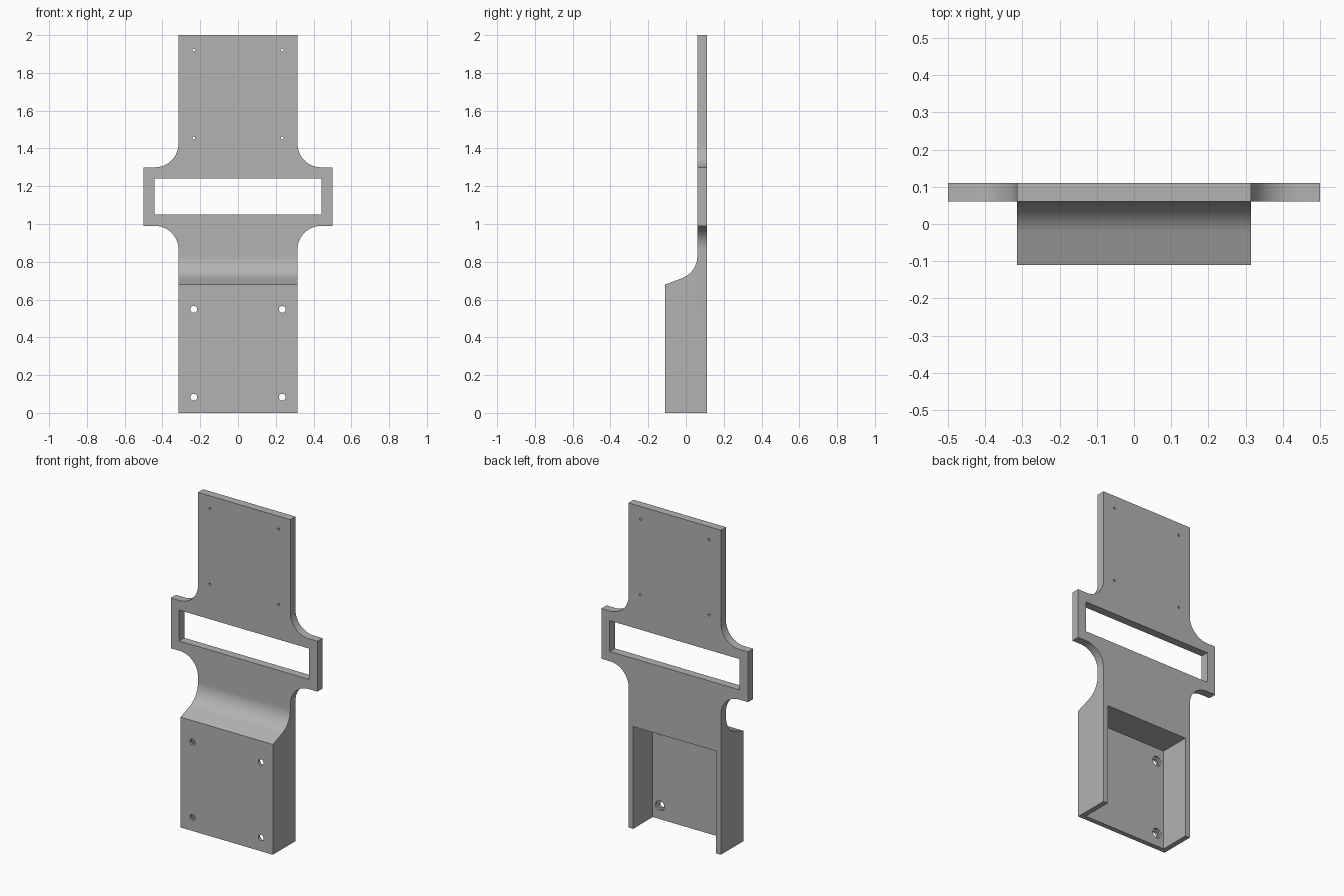
import bpy, bmesh
from math import pi, sin, cos
from mathutils import Vector

cube = bpy.data.objects.get("Cube")
if cube:
    bpy.data.objects.remove(cube, do_unlink=True)

grey = bpy.data.materials.new("plain_grey")
grey.use_nodes = True
tone = (0.45, 0.45, 0.45, 1)
grey.diffuse_color = tone
grey.node_tree.nodes["Principled BSDF"].inputs["Base Color"].default_value = tone


def prism(name, points, offset):
    """Close a planar loop of 3D points and extrude it by the offset."""
    bm = bmesh.new()
    face = bm.faces.new([bm.verts.new(p) for p in points])
    moved = bmesh.ops.extrude_face_region(bm, geom=[face])["geom"]
    verts = [g for g in moved if isinstance(g, bmesh.types.BMVert)]
    bmesh.ops.translate(bm, verts=verts, vec=Vector(offset))
    bmesh.ops.recalc_face_normals(bm, faces=bm.faces)
    mesh = bpy.data.meshes.new(name)
    bm.to_mesh(mesh)
    bm.free()
    mesh.materials.append(grey)
    obj = bpy.data.objects.new(name, mesh)
    bpy.context.collection.objects.link(obj)
    return obj


def arc(cx, cz, r, start, end, steps=16):
    span = [start + (end - start) * i / steps for i in range(steps + 1)]
    return [(cx + r * cos(a), cz + r * sin(a)) for a in span]


def combine(target, tool, operation):
    mod = target.modifiers.new(operation.lower(), 'BOOLEAN')
    mod.operation, mod.solver, mod.object = operation, 'EXACT', tool
    bpy.context.view_layer.objects.active = target
    bpy.ops.object.modifier_apply(modifier=mod.name)
    bpy.data.objects.remove(tool, do_unlink=True)


def cut_box(x, y0, y1, z0, z1):
    loop = [(-x, y0, z0), (x, y0, z0), (x, y0, z1), (-x, y0, z1)]
    combine(bracket, prism("box_cutter", loop, (0, y1 - y0, 0)), 'DIFFERENCE')


def cut_hole(x, z, r, y0, y1):
    ring = [(px, y0, pz) for px, pz in arc(x, z, r, 0, 2 * pi, 24)[:-1]]
    combine(bracket, prism("hole_cutter", ring, (0, y1 - y0, 0)), 'DIFFERENCE')


BODY, ARM, FILLET = 0.315, 0.5, 0.125
FRONT, PLATE, BACK = -0.11, 0.06, 0.11

# Front silhouette: straight body with filleted cross arms
half = [(BODY, 0)]
half += arc(BODY + FILLET, 0.99 - FILLET, FILLET, pi, pi / 2)
half += [(ARM, 0.99), (ARM, 1.3)]
half += arc(BODY + FILLET, 1.3 + FILLET, FILLET, -pi / 2, -pi)
half += [(BODY, 2)]
outline = half + [(-x, z) for x, z in reversed(half)]
bracket = prism("bracket", [(x, -0.3, z) for x, z in outline], (0, 0.6, 0))

# Side profile: deep housing curving up into the thin plate
side = [(BACK, -0.1), (BACK, 2.1), (PLATE, 2.1)]
side += arc(PLATE - FILLET, 0.83, FILLET, 0, -pi * 70 / 180)
side += [(FRONT, 0.68), (FRONT, -0.1)]
combine(bracket, prism("side_profile", [(-1, y, z) for y, z in side], (2, 0, 0)), 'INTERSECT')

# Slot through the arms, and housing pocket open at back and bottom
cut_box(0.443, 0, 0.2, 1.05, 1.24)
cut_box(0.283, FRONT + 0.03, 0.2, -0.1, 0.63)

# Small plate holes and counterbored housing holes
for x in (-0.234, 0.234):
    for z in (1.455, 1.92):
        cut_hole(x, z, 0.007, 0, 0.2)
    for z in (0.083, 0.548):
        cut_hole(x, z, 0.018, -0.2, 0)
        cut_hole(x, z, 0.03, FRONT + 0.015, 0)

bpy.ops.object.select_all(action='DESELECT')
bracket.select_set(True)
bpy.context.view_layer.objects.active = bracket
bpy.ops.object.shade_smooth_by_angle(angle=pi / 6)
